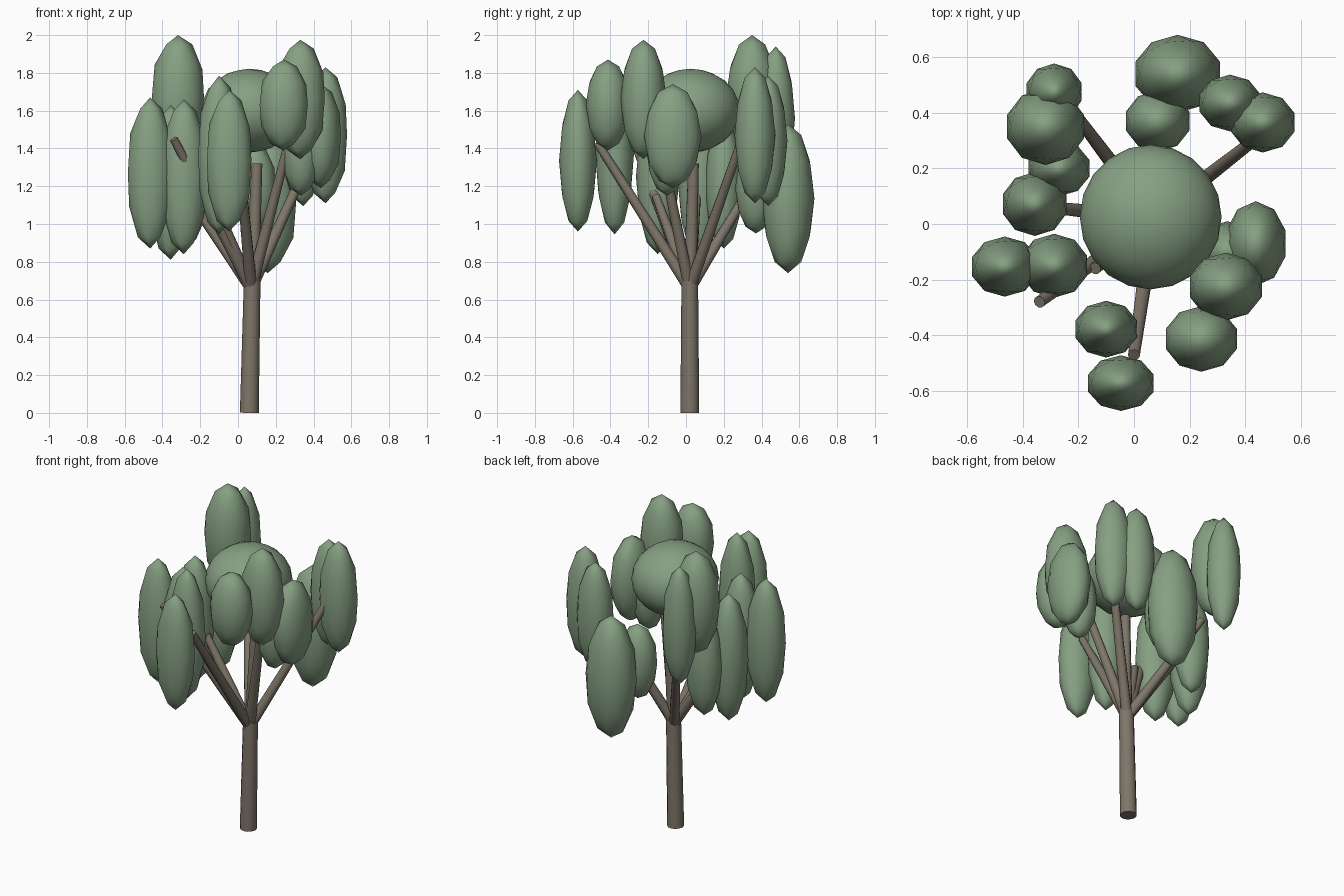
import bpy, math
from mathutils import Vector

cube = bpy.data.objects.get("Cube")
if cube:
    bpy.data.objects.remove(cube, do_unlink=True)


def make_material(name, rgb):
    mat = bpy.data.materials.new(name)
    mat.use_nodes = True
    color = (*rgb, 1.0)
    mat.diffuse_color = color
    mat.node_tree.nodes["Principled BSDF"].inputs["Base Color"].default_value = color
    return mat


bark = make_material("grey brown bark", (0.21, 0.18, 0.14))
leaf = make_material("sage green leaves", (0.24, 0.35, 0.225))


def finish(name, mat):
    obj = bpy.context.object
    obj.name = name
    obj.data.materials.append(mat)
    bpy.ops.object.shade_smooth_by_angle(angle=math.radians(50))
    return obj


def limb(name, start, end, r1, r2, sides=10):
    """Tapered cylinder between two points."""
    a, b = Vector(start), Vector(end)
    bpy.ops.mesh.primitive_cone_add(vertices=sides, radius1=r1, radius2=r2,
                                    depth=(b - a).length, location=(a + b) / 2)
    bpy.context.object.rotation_euler = (b - a).to_track_quat("Z", "Y").to_euler()
    return finish(name, bark)


def foliage(name, center, radii, detail=2):
    """Stretched ball of leaves."""
    bpy.ops.mesh.primitive_ico_sphere_add(subdivisions=detail, radius=1, location=center)
    bpy.context.object.scale = radii
    obj = finish(name, leaf)
    obj.data.shade_smooth()
    return obj


# Trunk and its central continuation
limb("trunk", (0.06, 0.02, 0), (0.075, 0.02, 0.7), 0.05, 0.044, 12)
limb("center_branch", (0.075, 0.02, 0.65), (0.1, 0.04, 1.32), 0.036, 0.029)

# Branches fanning out of the trunk top
fork = (0.07, 0.02, 0.66)
branch_tips = {
    "front_right_branch": (-0.34, -0.28, 1.45),
    "short_right_branch": (-0.14, -0.16, 1.15),
    "front_branch": (0.0, -0.47, 1.43),
    "front_left_branch": (0.28, -0.15, 1.48),
    "back_left_branch": (0.43, 0.30, 1.46),
    "back_right_branch": (-0.2, 0.38, 1.26),
    "right_branch": (-0.3, 0.06, 1.2),
}
for name, tip in branch_tips.items():
    limb(name, fork, tip, 0.032, 0.022)

# Crown: one wide ball on top and slender clumps around it
foliage("crown_top", (0.06, 0.025, 1.6), (0.255, 0.26, 0.222), 3)
clumps = {
    "back_low": ((0.157, 0.54, 1.135), (0.16, 0.14, 0.395)),
    "back_small": ((0.085, 0.37, 1.19), (0.12, 0.11, 0.24)),
    "right_back": ((-0.27, 0.20, 1.21), (0.115, 0.1, 0.34)),
    "right": ((-0.357, 0.072, 1.22), (0.12, 0.115, 0.41)),
    "back_right_tall": ((-0.318, 0.35, 1.67), (0.145, 0.138, 0.33)),
    "back_right_slim": ((-0.287, 0.475, 1.56), (0.104, 0.102, 0.38)),
    "front_left_tall": ((0.33, -0.225, 1.66), (0.136, 0.122, 0.315)),
    "front_left_short": ((0.242, -0.413, 1.63), (0.134, 0.118, 0.24)),
    "left": ((0.438, -0.07, 1.465), (0.112, 0.152, 0.275)),
    "left_inner": ((0.335, -0.1, 1.39), (0.105, 0.11, 0.24)),
    "back_left_inner": ((0.345, 0.435, 1.44), (0.115, 0.102, 0.345)),
    "back_left_outer": ((0.463, 0.365, 1.47), (0.12, 0.108, 0.36)),
    "right_front_inner": ((-0.287, -0.15, 1.25), (0.125, 0.115, 0.41)),
    "right_front_outer": ((-0.465, -0.153, 1.27), (0.124, 0.108, 0.4)),
    "front_inner": ((-0.1, -0.378, 1.365), (0.116, 0.102, 0.42)),
    "front_outer": ((-0.047, -0.572, 1.335), (0.124, 0.1, 0.375)),
}
for name, (center, radii) in clumps.items():
    foliage("foliage_" + name, center, radii)
